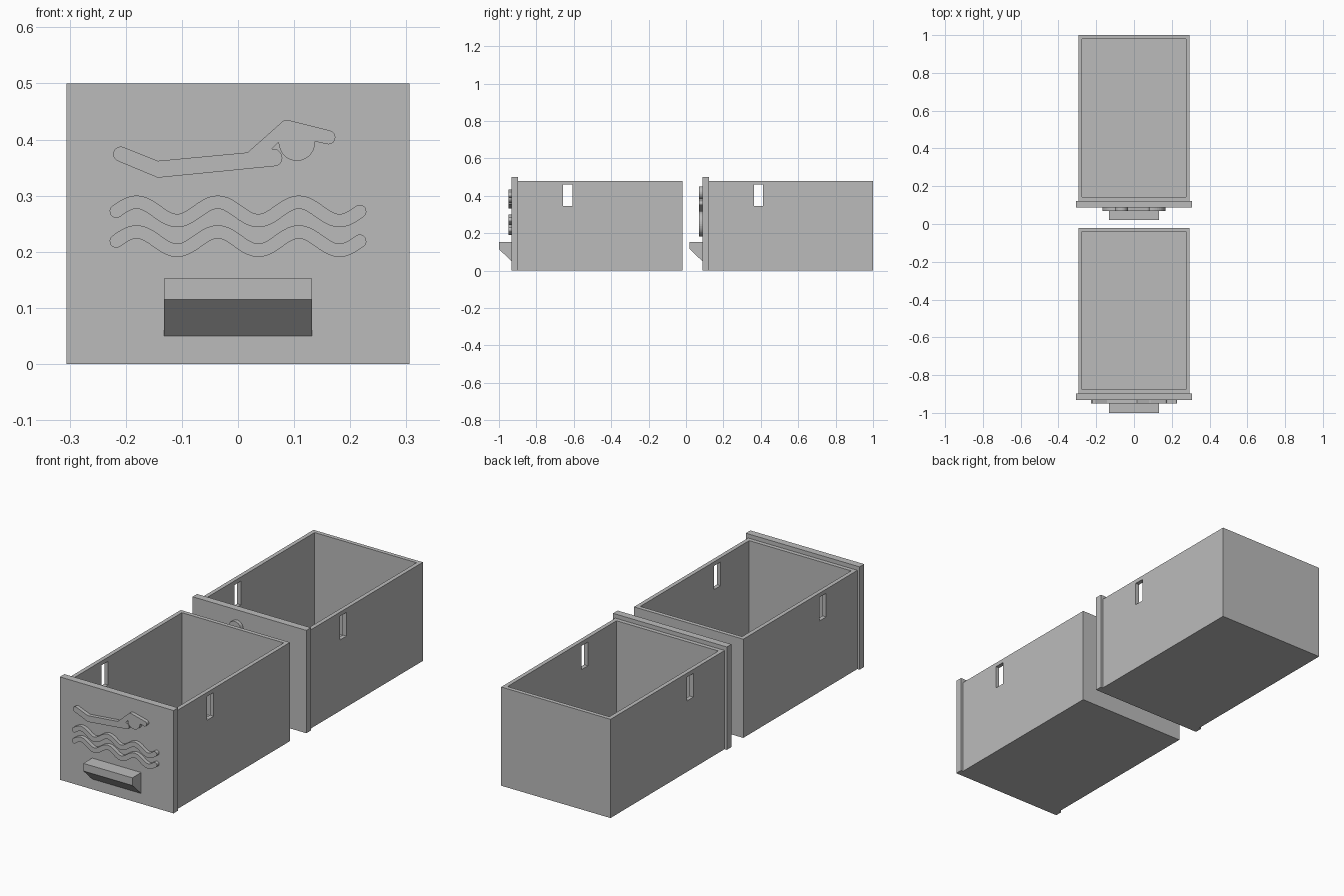
import bpy, bmesh
from math import sin, cos, pi, radians
from mathutils import Vector

cube = bpy.data.objects.get("Cube")
if cube:
    bpy.data.objects.remove(cube)

grey = bpy.data.materials.new("plain grey")
grey.use_nodes = True
COLOUR = (0.5, 0.5, 0.5, 1)
grey.diffuse_color = COLOUR
grey.node_tree.nodes["Principled BSDF"].inputs["Base Color"].default_value = COLOUR


def prism(name, outline, axis, lo, hi):
    """Extrude a 2D outline along x (outline is y,z) or y (outline is x,z)."""
    place = (lambda p: (lo, p[0], p[1])) if axis == "x" else (lambda p: (p[0], lo, p[1]))
    step = Vector((hi - lo, 0, 0) if axis == "x" else (0, hi - lo, 0))
    bm = bmesh.new()
    face = bm.faces.new([bm.verts.new(place(p)) for p in outline])
    ext = bmesh.ops.extrude_face_region(bm, geom=[face], use_keep_orig=True)
    bmesh.ops.translate(bm, vec=step, verts=[g for g in ext["geom"] if isinstance(g, bmesh.types.BMVert)])
    bmesh.ops.recalc_face_normals(bm, faces=bm.faces)
    mesh = bpy.data.meshes.new(name)
    bm.to_mesh(mesh)
    bm.free()
    mesh.materials.append(grey)
    obj = bpy.data.objects.new(name, mesh)
    bpy.context.collection.objects.link(obj)
    return obj


def box(name, x, y, z):
    return prism(name, [(y[0], z[0]), (y[1], z[0]), (y[1], z[1]), (y[0], z[1])], "x", *x)


def arc(cx, cz, r, start, end, n=12):
    return [(cx + r * cos(radians(start + (end - start) * i / n)),
             cz + r * sin(radians(start + (end - start) * i / n))) for i in range(n + 1)]


def stroke(path, r):
    """Outline of a round-ended line of half width r."""
    pts = [Vector(p) for p in path]
    tang = [(pts[min(i + 1, len(pts) - 1)] - pts[max(i - 1, 0)]).normalized() for i in range(len(pts))]
    side = [p + Vector((-t.y, t.x)) * r for p, t in zip(pts, tang)]
    other = [p - Vector((-t.y, t.x)) * r for p, t in zip(pts, tang)]

    def cap(p, t):
        n = Vector((-t.y, t.x))
        return [p + (n * cos(a) + t * sin(a)) * r for a in (pi * k / 8 for k in range(1, 8))]
    return side + cap(pts[-1], tang[-1]) + other[::-1] + cap(pts[0], -tang[0])


def cut(target, cutters):
    for c in cutters:
        mod = target.modifiers.new("cut", "BOOLEAN")
        mod.operation, mod.solver, mod.object = "DIFFERENCE", "EXACT", c
    graph = bpy.context.evaluated_depsgraph_get()
    mesh = bpy.data.meshes.new_from_object(target.evaluated_get(graph))
    target.modifiers.clear()
    target.data = mesh
    for c in cutters:
        bpy.data.objects.remove(c)


# One drawer: open tray, front panel and wedge handle
FRONT, JOIN, BACK = -0.932, -0.897, -0.02
WIDE, WALL, TALL = 0.294, 0.02, 0.48


def drawer(label, dy):
    tray = box(label + "_tray", (-WIDE, WIDE), (JOIN + dy, BACK + dy), (0, TALL))
    cavity = box("cavity", (-WIDE + WALL, WIDE - WALL),
                 (JOIN + WALL + dy, BACK - WALL + dy), (WALL, TALL + 0.1))
    slot = box("slot", (-0.4, 0.4), (-0.657 + dy, -0.607 + dy), (0.345, 0.46))
    cut(tray, [cavity, slot])
    box(label + "_panel", (-0.306, 0.306), (FRONT + dy, JOIN + dy), (0, 0.5))
    grip = [(-1, 0.152), (-1, 0.115), (FRONT, 0.05), (FRONT, 0.152)]
    prism(label + "_handle", [(y + dy, z) for y, z in grip], "x", -0.132, 0.132)


REAR = 1.02
drawer("front_drawer", 0)
drawer("rear_drawer", REAR)


def relief(name, outline, dy=0):
    return prism(name, outline, "y", FRONT - 0.018 + dy, FRONT + dy)


# Raised waves on the front drawer
for name, z in (("upper_wave", 0.272), ("lower_wave", 0.219)):
    path = [(-0.217 + 0.434 * i / 60, z + 0.0165 * sin(6 * pi * i / 60)) for i in range(61)]
    relief(name, stroke(path, 0.0118))

# Raised swimmer on the front drawer
swimmer = arc(-0.209, 0.374, 0.0134, 250, 65)
swimmer += [(-0.143, 0.362), (0.017, 0.377)]
swimmer += arc(0.087, 0.423, 0.012, 130, 78, 5)
swimmer += arc(0.161, 0.404, 0.0125, 75, -100)
swimmer += arc(0.105, 0.394, 0.032, 5, -165, 18)
swimmer += [(0.072, 0.395), (0.06, 0.383), (0.07, 0.382)]
swimmer += arc(0.064, 0.367, 0.015, 45, -70, 8)
swimmer += [(-0.143, 0.332)]
relief("swimmer", swimmer)

# Raised cyclist on the rear drawer
for name, x in (("left_wheel", 0.098), ("right_wheel", -0.1)):
    wheel = relief(name, arc(x, 0.25, 0.068, 0, 350, 35), REAR)
    hub = prism("hub", arc(x, 0.25, 0.05, 0, 350, 35), "y", 0, 0.2)
    cut(wheel, [hub])
relief("cyclist_head", arc(-0.067, 0.417, 0.034, 0, 348, 29), REAR)
limbs = {
    "cyclist_back": [(0.07, 0.36), (-0.02, 0.375)],
    "cyclist_arm": [(-0.02, 0.375), (-0.08, 0.34)],
    "cyclist_thigh": [(0.07, 0.36), (-0.005, 0.31)],
    "cyclist_shin": [(-0.005, 0.31), (0.015, 0.22)],
}
for name, path in limbs.items():
    relief(name, stroke(path, 0.012), REAR)
